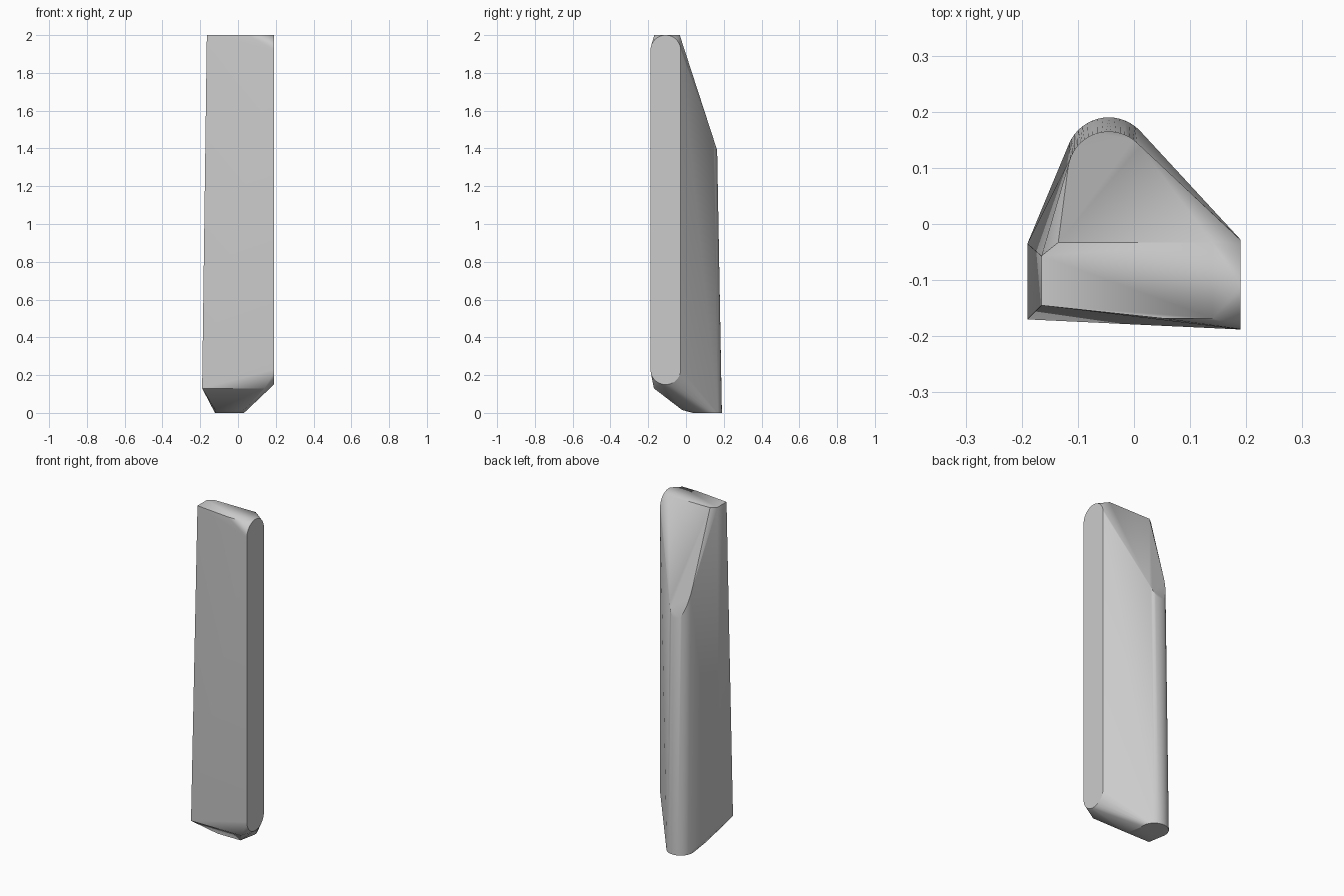
import bpy
import bmesh
from math import sin, cos, pi, radians
from mathutils import Vector

cube = bpy.data.objects.get("Cube")
if cube:
    bpy.data.objects.remove(cube, do_unlink=True)


def flat_material(name, value):
    mat = bpy.data.materials.new(name)
    mat.use_nodes = True
    colour = (value, value, value, 1)
    mat.diffuse_color = colour
    mat.node_tree.nodes["Principled BSDF"].inputs["Base Color"].default_value = colour
    return mat


def arc(radius, start, end, steps):
    """Pairs along a circular arc, angles in degrees."""
    for i in range(steps + 1):
        a = radians(start + (end - start) * i / steps)
        yield radius * cos(a), radius * sin(a)


points = []

# Flat slot-shaped side: a rounded end at the top and at the bottom
SLOT_Y, SLOT_R = -0.108, 0.08
for y, z in arc(SLOT_R, 0, 180, 24):
    points.append((0.19, SLOT_Y + y, 2 - SLOT_R + z))
    points.append((0.19, SLOT_Y + y, 0.15 + SLOT_R - z))

# Flat top, narrower than the body
points += [(x, y, 2) for x, y in (
    (-0.165, -0.145), (0.05, -0.168), (0.14, -0.168),
    (0.14, -0.033), (-0.135, -0.033), (-0.165, -0.057))]

# Rounded back ridge, cut off by the sloping upper back plane
for x, y in arc(0.073, 20, 180, 24):
    y += 0.092
    points.append((x - 0.045, y, 2 - 3.08 * (y + 0.033)))

# Round foot below the ridge
points += [(x - 0.045, y + 0.113, 0) for x, y in arc(0.077, 0, 360, 48)]

# Lower edges of the walls and the chamfer leading to the foot
points += [(-0.19, -0.17, 0.13), (-0.19, -0.035, 0.13), (0.14, -0.17, 0.13),
           (-0.12, -0.02, 0.015), (0.03, -0.02, 0.015)]

# Skin the profiles into one faceted body
bm = bmesh.new()
for p in points:
    bm.verts.new(Vector(p))
bmesh.ops.remove_doubles(bm, verts=bm.verts[:], dist=0.0005)
hull = bmesh.ops.convex_hull(bm, input=bm.verts[:])
loose = {v for v in hull["geom_interior"] + hull["geom_unused"]
         if isinstance(v, bmesh.types.BMVert)}
bmesh.ops.delete(bm, geom=list(loose), context="VERTS")
bmesh.ops.dissolve_limit(bm, angle_limit=radians(0.5),
                         verts=bm.verts[:], edges=bm.edges[:])
bmesh.ops.recalc_face_normals(bm, faces=bm.faces[:])

mesh = bpy.data.meshes.new("tapered_block")
bm.to_mesh(mesh)
bm.free()
body = bpy.data.objects.new("tapered_block", mesh)
bpy.context.collection.objects.link(body)
mesh.materials.append(flat_material("light_grey", 0.6))

# Smooth rounds, crisp edges
bpy.ops.object.select_all(action="DESELECT")
body.select_set(True)
bpy.context.view_layer.objects.active = body
bpy.ops.object.shade_smooth_by_angle(angle=radians(30))
